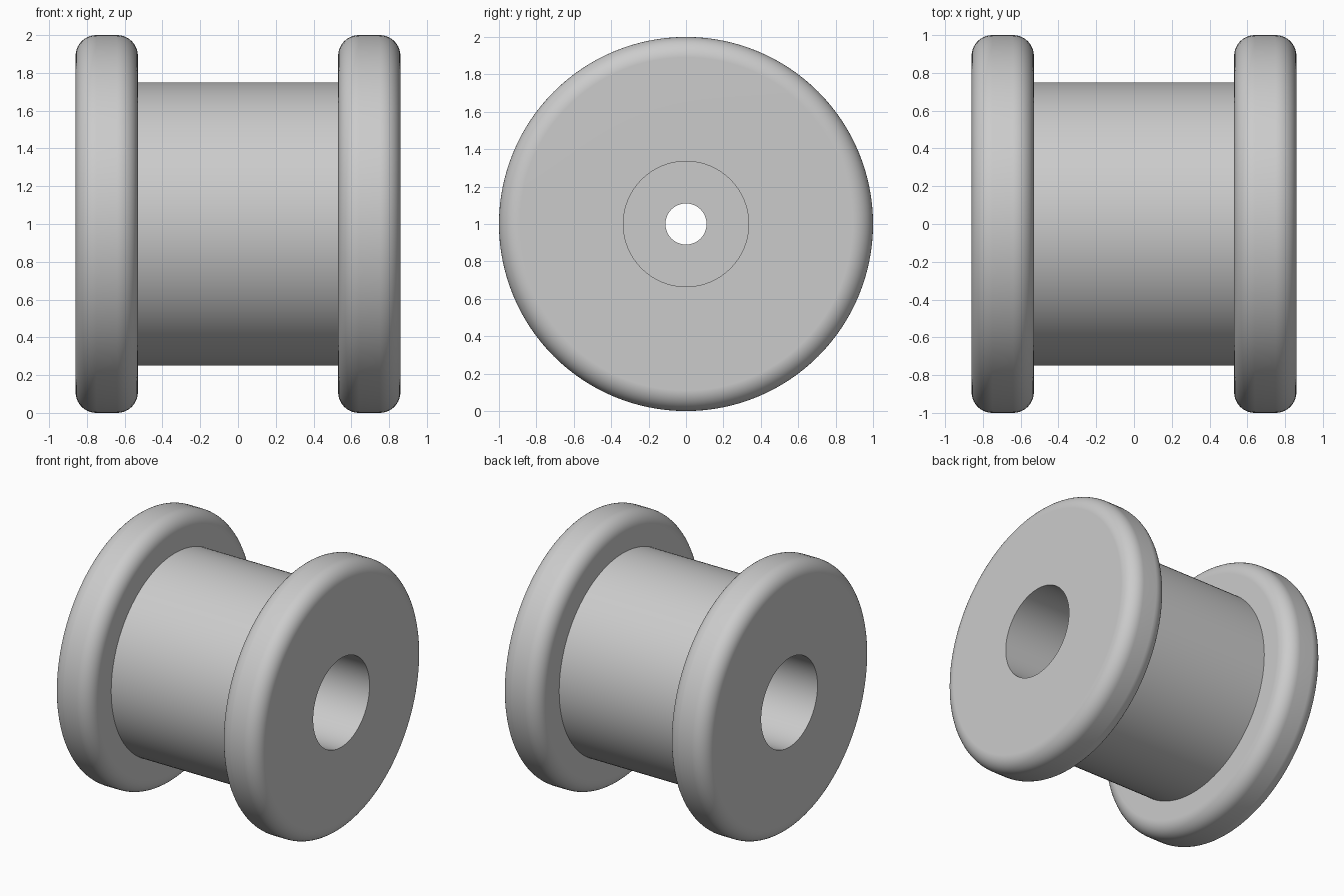
import bpy
import bmesh
from math import pi, radians, sin, cos
from mathutils import Vector

cube = bpy.data.objects.get("Cube")
if cube:
    bpy.data.objects.remove(cube, do_unlink=True)

# Main dimensions
END, INNER = 0.86, 0.53          # outer and inner faces of the flanges
RIM, DRUM = 1.0, 0.75            # radii of flanges and drum
BORE, PIN = 0.335, 0.11          # radii of the recesses and the through hole
WEB = 0.17                       # half thickness of the wall inside
FILLET = 0.11
SEGMENTS, ARC = 128, 10

grey = bpy.data.materials.new("light grey")
grey.use_nodes = True
colour = (0.6, 0.6, 0.6, 1)
grey.diffuse_color = colour
grey.node_tree.nodes["Principled BSDF"].inputs["Base Color"].default_value = colour


def fillet(x, start):
    """Quarter round near the rim, as (x, radius) points."""
    angles = [start + i / ARC * pi / 2 for i in range(ARC + 1)]
    return [(x + FILLET * cos(a), RIM - FILLET + FILLET * sin(a)) for a in angles]


# Half of the cross-section, from the through hole round to the drum
half = [(WEB, PIN), (WEB, BORE), (END, BORE)]
half += fillet(END - FILLET, 0) + fillet(INNER + FILLET, pi / 2)
half += [(INNER, DRUM)]
section = half + [(-x, r) for x, r in reversed(half)]

# Revolve the closed section about the axle
bm = bmesh.new()
verts = [bm.verts.new((x, 0, r)) for x, r in section]
edges = [bm.edges.new((v, verts[i - 1])) for i, v in enumerate(verts)]
bmesh.ops.spin(bm, geom=verts + edges, cent=(0, 0, 0), axis=(1, 0, 0),
               angle=2 * pi, steps=SEGMENTS, use_duplicate=False)
bmesh.ops.remove_doubles(bm, verts=bm.verts, dist=0.0005)
bmesh.ops.recalc_face_normals(bm, faces=bm.faces)
bmesh.ops.translate(bm, verts=bm.verts, vec=Vector((0, 0, RIM)))

mesh = bpy.data.meshes.new("flanged_spool")
bm.to_mesh(mesh)
bm.free()
mesh.materials.append(grey)
spool = bpy.data.objects.new("flanged_spool", mesh)
bpy.context.collection.objects.link(spool)

# Smooth rounds, with flat ends and crisp corners
bpy.ops.object.select_all(action="DESELECT")
spool.select_set(True)
bpy.context.view_layer.objects.active = spool
bpy.ops.object.shade_smooth_by_angle(angle=radians(30))
weighted = spool.modifiers.new("flat end normals", "WEIGHTED_NORMAL")
weighted.keep_sharp = True
